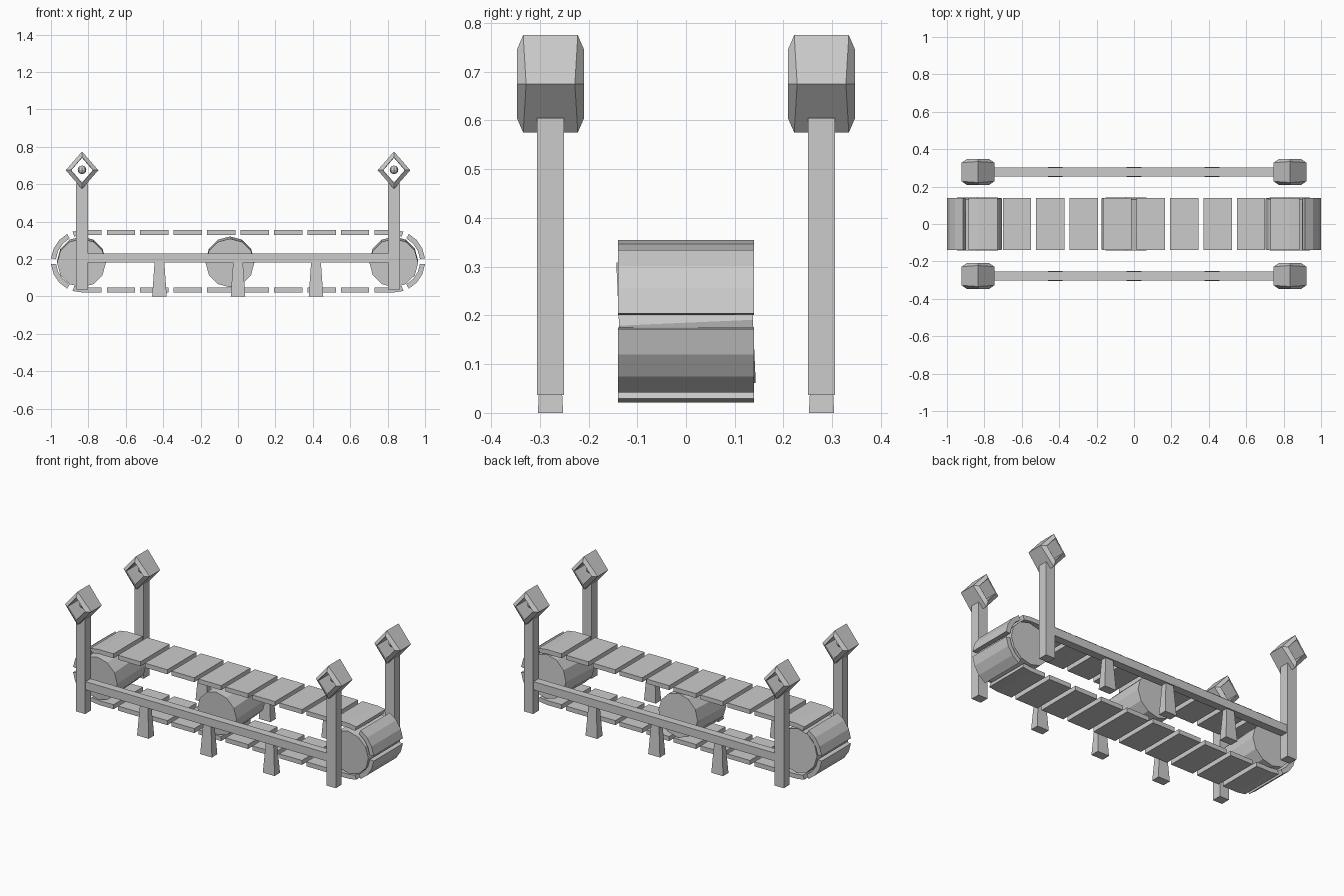
import bpy, bmesh
from math import pi, sin, cos, radians
from mathutils import Matrix

if "Cube" in bpy.data.objects:
    bpy.data.objects.remove(bpy.data.objects["Cube"])

CX, CZ = 0.834, 0.188           # belt end-roller centre
R_MID, THICK = 0.153, 0.027     # belt radius and slat thickness
SIDE = 0.278                    # distance of each frame from the centre line


def finish(name, bm):
    bmesh.ops.recalc_face_normals(bm, faces=bm.faces)
    me = bpy.data.meshes.new(name)
    bm.to_mesh(me)
    bm.free()
    ob = bpy.data.objects.new(name, me)
    bpy.context.collection.objects.link(ob)
    return ob


def loft(name, rings, closed=False):
    """Skin rings of points; cap the ends unless the loop is closed."""
    bm = bmesh.new()
    vs = [[bm.verts.new(p) for p in ring] for ring in rings]
    n = len(rings[0])
    pairs = list(zip(vs, vs[1:])) + ([(vs[-1], vs[0])] if closed else [])
    for a, b in pairs:
        for i in range(n):
            j = (i + 1) % n
            bm.faces.new((a[i], a[j], b[j], b[i]))
    if not closed:
        bm.faces.new(vs[0])
        bm.faces.new(vs[-1])
    return finish(name, bm)


def rect(x, y, z, hx, hy):
    return [(x + sx * hx, y + sy * hy, z)
            for sx, sy in ((-1, -1), (1, -1), (1, 1), (-1, 1))]


def diamond(x, y, z, hx, hz, dy_side, dy_top):
    return [(x, y + dy_top, z + hz), (x + hx, y + dy_side, z),
            (x, y + dy_top, z - hz), (x - hx, y + dy_side, z)]


# Belt slats, bent around a stadium-shaped path
STRAIGHT, ARC = 2 * CX, pi * R_MID
TOTAL = 2 * (STRAIGHT + ARC)


def belt_point(s, off):
    s %= TOTAL
    half = STRAIGHT + ARC
    sign = 1
    if s >= half:
        s, sign = s - half, -1
    r = R_MID + off
    if s < STRAIGHT:
        x, z = -CX + s, r
    else:
        a = (s - STRAIGHT) / R_MID
        x, z = CX + r * sin(a), r * cos(a)
    return sign * x, CZ + sign * z


COUNT = 24
PITCH = TOTAL / COUNT
for k in range(COUNT):
    mid = STRAIGHT / 2 + (k + 0.5) * PITCH
    rings = []
    for t in (-0.5, -1 / 6, 1 / 6, 0.5):
        xo, zo = belt_point(mid + t * 0.15, THICK / 2)
        xi, zi = belt_point(mid + t * 0.15, -THICK / 2)
        rings.append([(xo, -0.139, zo), (xo, 0.139, zo),
                      (xi, 0.139, zi), (xi, -0.139, zi)])
    loft(f"belt_slat_{k + 1}", rings)

# Rollers, tipped slightly off level
for name, x in (("left", -0.837), ("middle", -0.043), ("right", 0.833)):
    bm = bmesh.new()
    bmesh.ops.create_cone(
        bm, cap_ends=True, segments=12, radius1=0.13, radius2=0.13, depth=0.275,
        matrix=Matrix.Translation((x, 0, 0.185)) @ Matrix.Rotation(radians(92.5), 4, 'X'))
    finish(f"{name}_roller", bm)

# Side frames: rail, tapered legs, posts and lamp heads
for side, y in (("front", -SIDE), ("back", SIDE)):
    loft(f"{side}_rail", [rect(0, y, z, 0.815, 0.024) for z in (0.181, 0.23)])
    for i, x in enumerate((-0.42, 0, 0.417)):
        loft(f"{side}_leg_{i + 1}", [rect(x, y, 0, 0.039, 0.026),
                                     rect(x, y, 0.185, 0.026, 0.016)])
    for end, x in (("left", -0.834), ("right", 0.834)):
        loft(f"{side}_{end}_post", [rect(x, y, z, 0.031, 0.028) for z in (0.037, 0.605)])
        # Open diamond tube with raised rims
        loft(f"{side}_{end}_lamp_housing", [
            diamond(x, y, 0.675, 0.087, 0.1, -0.05, -0.056),
            diamond(x, y, 0.675, 0.060, 0.07, -0.069, -0.069),
            diamond(x, y, 0.675, 0.057, 0.066, -0.066, -0.066),
            diamond(x, y, 0.675, 0.057, 0.066, 0.066, 0.066),
            diamond(x, y, 0.675, 0.060, 0.07, 0.069, 0.069),
            diamond(x, y, 0.675, 0.087, 0.1, 0.05, 0.056)], closed=True)
        # Small bulb inside the housing
        bm = bmesh.new()
        bmesh.ops.create_uvsphere(bm, u_segments=8, v_segments=6, radius=0.023,
                                  matrix=Matrix.Translation((x, y, 0.677)))
        finish(f"{side}_{end}_bulb", bm)
